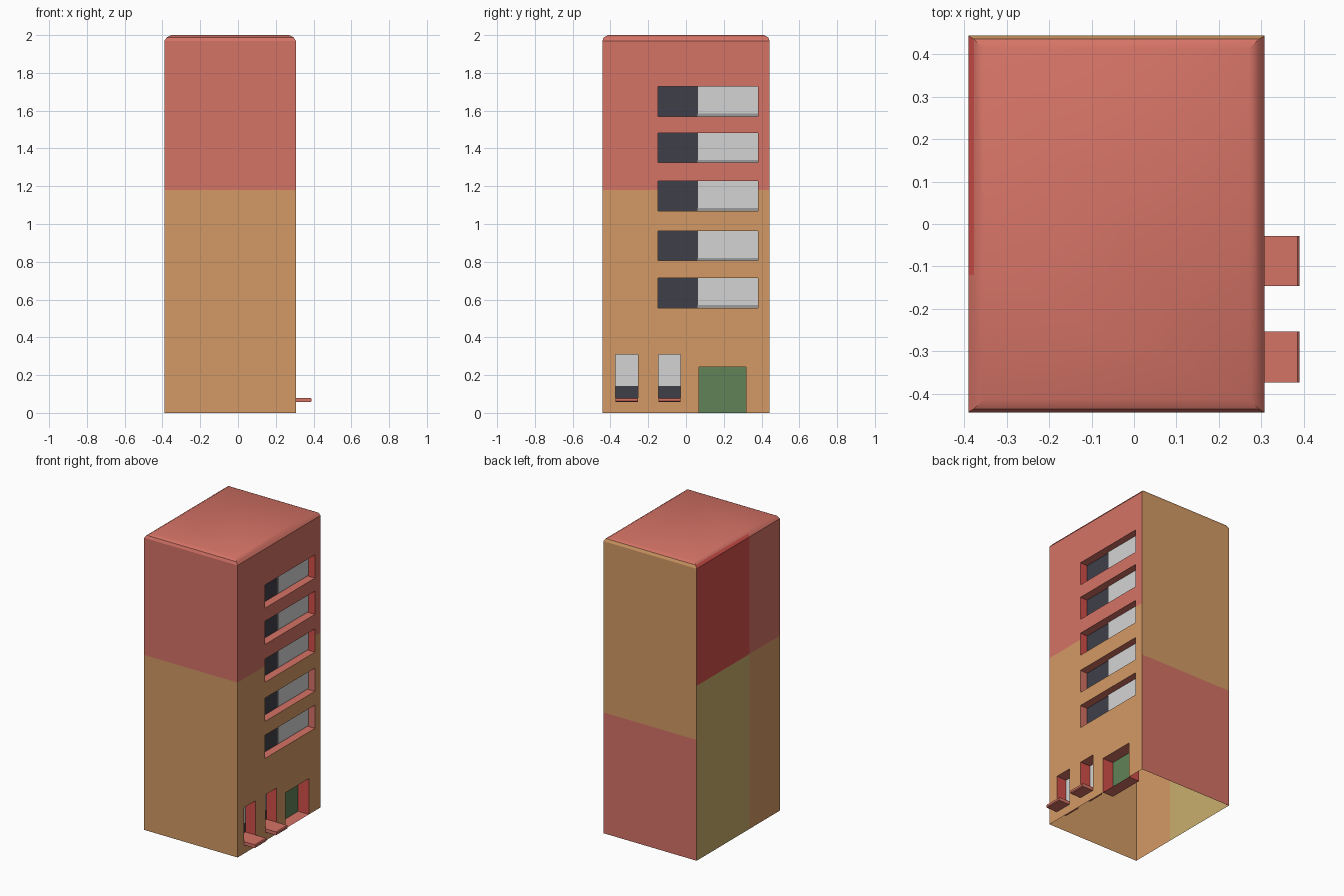
import bpy, bmesh
from mathutils import Vector

if "Cube" in bpy.data.objects:
    bpy.data.objects.remove(bpy.data.objects["Cube"])


def material(name, hex_code):
    m = bpy.data.materials.new(name)
    lin = []
    for i in (0, 2, 4):
        c = int(hex_code[i:i + 2], 16) / 255
        lin.append(c / 12.92 if c <= 0.04045 else ((c + 0.055) / 1.055) ** 2.4)
    m.diffuse_color = (*lin, 1)
    m.use_nodes = True
    m.node_tree.nodes["Principled BSDF"].inputs["Base Color"].default_value = m.diffuse_color
    return m


RED, TAN, DARK_RED, YELLOW, GREEN, GLASS, PALE = range(7)
MATS = [material(n, h) for n, h in (
    ("brick red", "D57366"), ("tan", "D49A65"), ("deep red", "D3504A"),
    ("dull yellow", "C9AE6C"), ("door green", "608257"),
    ("dark glass", "3F3F4A"), ("pale blind", "D4D4D4"))]

X0, X1, Y0, Y1, ZW = -0.39, 0.307, -0.443, 0.443, 1.97
SPLIT_Y, SPLIT_Z, BACK_Z = -0.12, 1.18, 0.815


def quad(bm, pts, normal, mat):
    f = bm.faces.new([bm.verts.new(p) for p in pts])
    f.normal_update()
    if f.normal.dot(Vector(normal)) < 0:
        f.normal_flip()
    f.material_index = mat


def finish(bm, name):
    bmesh.ops.remove_doubles(bm, verts=bm.verts, dist=1e-5)
    me = bpy.data.meshes.new(name)
    bm.to_mesh(me)
    bm.free()
    for m in MATS:
        me.materials.append(m)
    ob = bpy.data.objects.new(name, me)
    bpy.context.collection.objects.link(ob)
    return ob


def x_wall(bm, x, sign, ys, zs, rule, holes=()):
    """Wall across x, cut in cells; cells inside a hole are left open."""
    for a, b in zip(ys, ys[1:]):
        for c, d in zip(zs, zs[1:]):
            y, z = (a + b) / 2, (c + d) / 2
            if any(h[0] < y < h[1] and h[2] < z < h[3] for h in holes):
                continue
            quad(bm, [(x, a, c), (x, b, c), (x, b, d), (x, a, d)], (sign, 0, 0), rule(y, z))


def y_wall(bm, y, sign, zs, mats):
    for c, d, m in zip(zs, zs[1:], mats):
        quad(bm, [(X0, y, c), (X1, y, c), (X1, y, d), (X0, y, d)], (0, sign, 0), m)


# openings in the right wall: y0, y1, z0, z1
windows = [(-0.148, 0.382, z, z + 0.157) for z in (0.556, 0.806, 1.07, 1.325, 1.57)]
slots = [(-0.373, -0.253, 0.057, 0.31), (-0.146, -0.028, 0.057, 0.31)]
door = (0.068, 0.318, 0.0, 0.242)
holes = windows + slots + [door]

# outer walls, open underneath
bm = bmesh.new()
ys = sorted({Y0, Y1} | {v for h in holes for v in h[:2]})
zs = sorted({0.0, SPLIT_Z, ZW} | {v for h in holes for v in h[2:]})
x_wall(bm, X1, 1, ys, zs, lambda y, z: RED if z > SPLIT_Z else TAN, holes)


def left_rule(y, z):
    if y > SPLIT_Y:
        return DARK_RED if z > SPLIT_Z else YELLOW
    return RED if z > SPLIT_Z else TAN


x_wall(bm, X0, -1, [Y0, SPLIT_Y, Y1], [0, SPLIT_Z, ZW], left_rule)
y_wall(bm, Y0, -1, [0, SPLIT_Z, ZW], [TAN, RED])
y_wall(bm, Y1, 1, [0, BACK_Z, ZW], [RED, TAN])
finish(bm, "building_walls")

# rounded roof
bm = bmesh.new()
rings = []
for dx, dy, z in ((0, 0, ZW), (0.013, 0.008, 1.988), (0.036, 0.03, 2.0)):
    rings.append([bm.verts.new(p) for p in (
        (X0 + dx, Y0 + dy, z), (X1 - dx, Y0 + dy, z), (X1 - dx, Y1 - dy, z),
        (X0 + dx, Y1 - dy, z), (X0 + dx, SPLIT_Y, z))])
side_mats = [RED, RED, TAN, DARK_RED, RED]
for level, (lo, hi) in enumerate(zip(rings, rings[1:])):
    for i in range(5):
        j = (i + 1) % 5
        f = bm.faces.new((lo[i], lo[j], hi[j], hi[i]))
        f.material_index = side_mats[i] if level == 0 else RED
bm.faces.new(rings[-1]).material_index = RED
roof = finish(bm, "roof")
bpy.context.view_layer.objects.active = roof
roof.select_set(True)
bpy.ops.object.shade_smooth_by_angle()
roof.select_set(False)


def recess(bm, hole, depth, side_mat):
    """Four reveal faces of a pocket in the right wall."""
    a, b, c, d = hole
    xi = X1 - depth
    for y, n in ((a, 1), (b, -1)):
        quad(bm, [(xi, y, c), (X1, y, c), (X1, y, d), (xi, y, d)], (0, n, 0), side_mat)
    for z, n in ((c, 1), (d, -1)):
        quad(bm, [(xi, a, z), (X1, a, z), (X1, b, z), (xi, b, z)], (0, 0, n), RED)
    return xi


# long windows: dark glass and a pale blind with a sloping lower edge
bm = bmesh.new()
for i, h in enumerate(windows):
    a, b, c, d = h
    xi = recess(bm, h, 0.055, DARK_RED if i > 1 else RED)
    m, xo, zl = 0.06, xi + 0.008, c + 0.015
    x_wall(bm, xi, 1, [a, m], [c, d], lambda y, z: GLASS)
    x_wall(bm, xo, 1, [m, b], [zl, d], lambda y, z: PALE)
    quad(bm, [(xi, m, c), (xi, b, c), (xo, b, zl), (xo, m, zl)], (1, 0, -1), PALE)
    quad(bm, [(xi, m, c), (xo, m, zl), (xo, m, d), (xi, m, d)], (0, -1, 0), PALE)
finish(bm, "long_windows")

# tall windows near the ground
bm = bmesh.new()
for h in slots:
    xi = recess(bm, h, 0.075, DARK_RED)
    x_wall(bm, xi, 1, [h[0], h[1]], [h[2], 0.143, h[3]],
           lambda y, z: PALE if z > 0.143 else GLASS)
finish(bm, "tall_windows")

# door
bm = bmesh.new()
xi = recess(bm, door, 0.08, DARK_RED)
x_wall(bm, xi, 1, list(door[:2]), list(door[2:]), lambda y, z: GREEN)
finish(bm, "door")

# projecting ledges under the tall windows
for n, h in enumerate(slots):
    bm = bmesh.new()
    bmesh.ops.create_cube(bm, size=1)
    xa, xb, za, zb = X1 - 0.074, 0.39, 0.057, 0.08
    for v in bm.verts:
        v.co = Vector((xa if v.co.x < 0 else xb, h[0] if v.co.y < 0 else h[1],
                       za if v.co.z < 0 else zb))
    outer = [e for e in bm.edges if all(v.co.x > 0.38 for v in e.verts)
             and abs(e.verts[0].co.y - e.verts[1].co.y) > 0.01]
    bmesh.ops.bevel(bm, geom=outer, offset=0.005, segments=1, affect='EDGES')
    finish(bm, f"window_ledge_{n + 1}")
